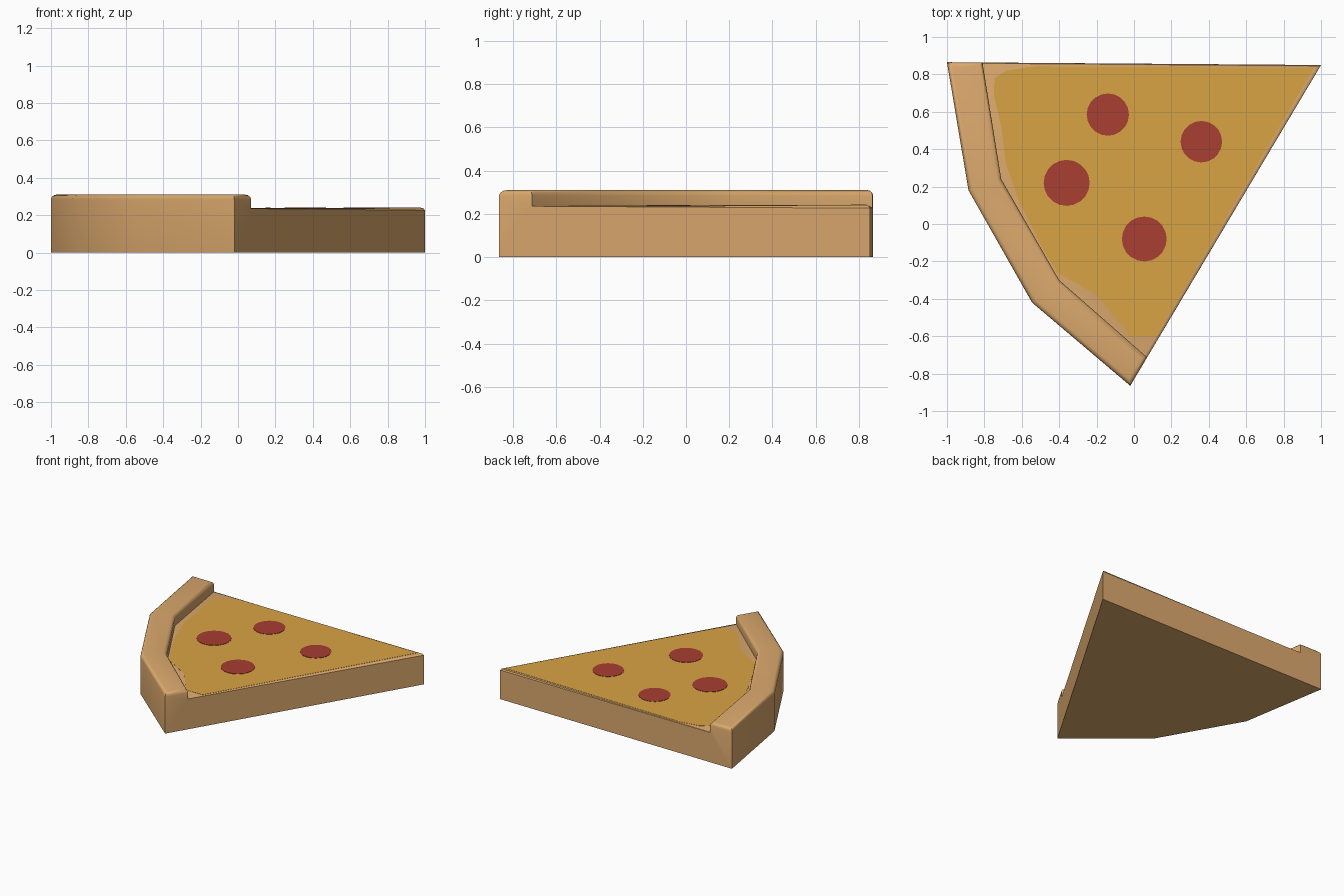
import bpy, bmesh, math

if "Cube" in bpy.data.objects:
    bpy.data.objects.remove(bpy.data.objects["Cube"])


def material(name, hex_code):
    def lin(c):
        c /= 255
        return c / 12.92 if c < 0.04 else ((c + 0.055) / 1.055) ** 2.4
    m = bpy.data.materials.new(name)
    m.diffuse_color = [lin(int(hex_code[i:i + 2], 16)) for i in (0, 2, 4)] + [1]
    m.use_nodes = True
    m.node_tree.nodes["Principled BSDF"].inputs["Base Color"].default_value = m.diffuse_color
    return m


def finish(bm, name, mat):
    bmesh.ops.recalc_face_normals(bm, faces=bm.faces)
    me = bpy.data.meshes.new(name)
    bm.to_mesh(me)
    bm.free()
    me.materials.append(mat)
    ob = bpy.data.objects.new(name, me)
    bpy.context.collection.objects.link(ob)
    return ob


crust_tan = material("crust tan", "DDAA6E")
cheese_yellow = material("cheese yellow", "DAA444")
pepperoni_red = material("pepperoni red", "A83E32")

OUTER = [(-1, 0.865), (-0.885, 0.18), (-0.545, -0.42), (-0.02, -0.865)]
INNER = [(-0.81, 0.863), (-0.71, 0.24), (-0.40, -0.30), (0.07, -0.713)]
TIP = (1, 0.85)
CRUST_Z = 0.31


def top_z(x):
    # slice surface rises slightly towards the tip
    return 0.235 + 0.006 * x


# dough slice with raised crust, one closed shell
bm = bmesh.new()
out0 = [bm.verts.new((x, y, 0)) for x, y in OUTER]
out2 = [bm.verts.new((x, y, CRUST_Z)) for x, y in OUTER]
in1 = [bm.verts.new((x, y, top_z(x))) for x, y in INNER]
in2 = [bm.verts.new((x, y, CRUST_Z)) for x, y in INNER]
tip0 = bm.verts.new((*TIP, 0))
tip1 = bm.verts.new((*TIP, top_z(TIP[0])))
bm.faces.new(out0 + [tip0])
bm.faces.new(in1 + [tip1])
for i in range(3):
    bm.faces.new((out0[i], out0[i + 1], out2[i + 1], out2[i]))
    bm.faces.new((out2[i], out2[i + 1], in2[i + 1], in2[i]))
    bm.faces.new((in2[i], in2[i + 1], in1[i + 1], in1[i]))
for k in (0, 3):
    bm.faces.new((out0[k], tip0, tip1, in1[k], in2[k], out2[k]))
bmesh.ops.recalc_face_normals(bm, faces=bm.faces)

# rounded crust rim, then smaller rounding along the cut sides
rim = set(out2 + in2)
edges = [e for e in bm.edges if set(e.verts) <= rim
         and len({f.normal.z > 0.9 for f in e.link_faces}) == 2]
bmesh.ops.bevel(bm, geom=edges, offset=0.026, segments=3, profile=0.5,
                affect='EDGES', clamp_overlap=True)
edges = [e for e in tip1.link_edges if abs(e.verts[0].co.z - e.verts[1].co.z) < 0.1]
bmesh.ops.bevel(bm, geom=edges, offset=0.015, segments=2, profile=0.5,
                affect='EDGES', clamp_overlap=True)
slice_body = finish(bm, "crust_and_dough", crust_tan)
bpy.context.view_layer.objects.active = slice_body
slice_body.select_set(True)
bpy.ops.object.shade_smooth_by_angle(angle=math.radians(35))


def plate(name, points, lift, mat):
    # thin topping sheet following the slice surface
    bm = bmesh.new()
    lo = [bm.verts.new((x, y, top_z(x) - 0.001)) for x, y in points]
    hi = [bm.verts.new((x, y, top_z(x) + lift)) for x, y in points]
    bm.faces.new(lo)
    bm.faces.new(hi)
    n = len(points)
    for i in range(n):
        j = (i + 1) % n
        bm.faces.new((lo[i], lo[j], hi[j], hi[i]))
    return finish(bm, name, mat)


# melted cheese with a wavy edge near the crust
plate("cheese", [
    (0.963, 0.834), (-0.53, 0.844), (-0.68, 0.82), (-0.745, 0.78),
    (-0.75, 0.69), (-0.71, 0.52), (-0.685, 0.32), (-0.61, 0.11),
    (-0.50, -0.11), (-0.41, -0.26), (-0.32, -0.31), (-0.20, -0.38),
    (-0.11, -0.49), (-0.02, -0.60), (0.117, -0.60)], 0.0015, cheese_yellow)

# pepperoni discs
for i, (x, y, r) in enumerate([(-0.14, 0.585, 0.113), (0.36, 0.44, 0.111),
                               (-0.36, 0.22, 0.123), (0.055, -0.08, 0.12)]):
    ring = [(x + r * math.cos(a * math.pi / 10), y + r * math.sin(a * math.pi / 10))
            for a in range(20)]
    plate(f"pepperoni_{i + 1}", ring, 0.004, pepperoni_red)
